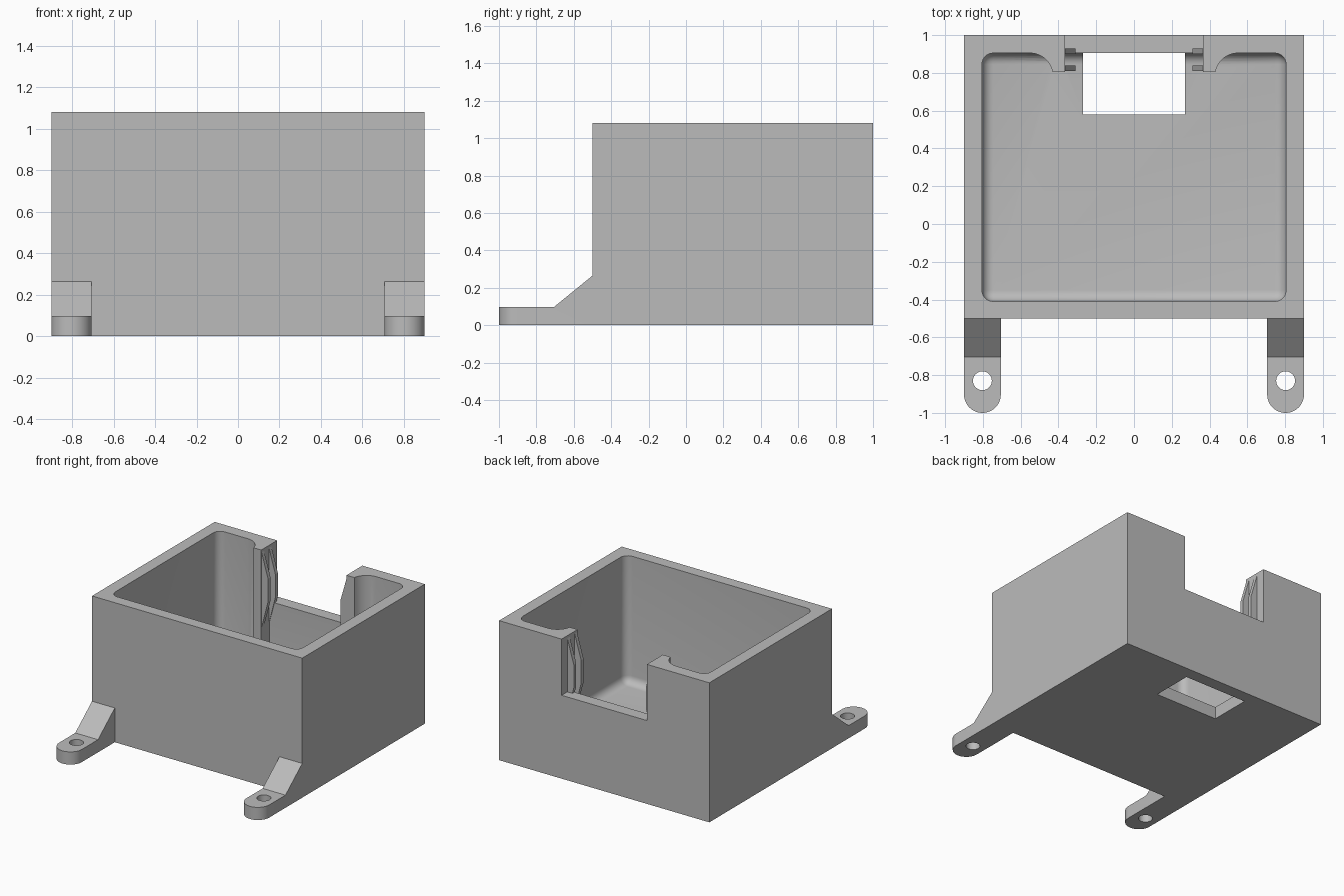
import bpy, bmesh, math
from mathutils import Vector

old = bpy.data.objects.get("Cube")
if old:
    bpy.data.objects.remove(old, do_unlink=True)

GREY = (0.5, 0.5, 0.5, 1)
grey = bpy.data.materials.new("plain grey")
grey.use_nodes = True
grey.diffuse_color = GREY
grey.node_tree.nodes["Principled BSDF"].inputs["Base Color"].default_value = GREY


def add_object(name, bm):
    bmesh.ops.recalc_face_normals(bm, faces=bm.faces)
    mesh = bpy.data.meshes.new(name)
    bm.to_mesh(mesh)
    bm.free()
    mesh.materials.append(grey)
    obj = bpy.data.objects.new(name, mesh)
    bpy.context.collection.objects.link(obj)
    return obj


def prism(name, points, offset):
    """Extrude a closed outline of 3D points along an offset."""
    bm = bmesh.new()
    face = bm.faces.new([bm.verts.new(p) for p in points])
    out = bmesh.ops.extrude_face_region(bm, geom=[face])
    verts = [v for v in out["geom"] if isinstance(v, bmesh.types.BMVert)]
    bmesh.ops.translate(bm, verts=verts, vec=Vector(offset))
    return add_object(name, bm)


def block(name, x0, x1, y0, y1, z0, z1):
    base = [(x0, y0, z0), (x1, y0, z0), (x1, y1, z0), (x0, y1, z0)]
    return prism(name, base, (0, 0, z1 - z0))


def arc(cx, cy, r, start, end, steps):
    angles = [math.radians(start + (end - start) * i / steps) for i in range(steps + 1)]
    return [(cx + r * math.cos(a), cy + r * math.sin(a)) for a in angles]


def combine(target, tool, operation):
    """Apply a boolean and discard the tool."""
    mod = target.modifiers.new("combine", "BOOLEAN")
    mod.operation = operation
    mod.solver = "EXACT"
    mod.object = tool
    bpy.context.view_layer.objects.active = target
    bpy.ops.object.modifier_apply(modifier=mod.name)
    bpy.data.objects.remove(tool, do_unlink=True)


def smooth(obj):
    bpy.ops.object.select_all(action="DESELECT")
    obj.select_set(True)
    bpy.context.view_layer.objects.active = obj
    bpy.ops.object.shade_smooth_by_angle(angle=math.radians(30))


HEIGHT, FLOOR, BACK, SLOT = 1.08, 0.095, 0.905, 0.365

# Cavity with rounded corners and floor edges
cavity = block("cavity_cutter", -0.805, 0.805, -0.41, BACK, FLOOR, 1.4)
bm = bmesh.new()
bm.from_mesh(cavity.data)
edges = [e for e in bm.edges if min(v.co.z for v in e.verts) < 1]
bmesh.ops.bevel(bm, geom=edges, offset=0.06, segments=6, profile=0.5, affect="EDGES")
bm.to_mesh(cavity.data)
bm.free()

# Posts beside the slot are left standing inside the cavity
for side in (-1, 1):
    outline = [(SLOT, 1), (SLOT, 0.805), (0.42, 0.805)]
    outline += arc(0.55, 0.785, 0.12, 170, 90, 8) + [(0.55, 1)]
    post = prism("post_shape", [(side * x, y, -0.2) for x, y in outline], (0, 0, 2))
    combine(cavity, post, "DIFFERENCE")

# Box body with cavity, rear slot and floor opening
body = block("box_body", -0.9, 0.9, -0.5, 1, 0, HEIGHT)
combine(body, cavity, "DIFFERENCE")
combine(body, block("slot_cutter", -SLOT, SLOT, 0.85, 1.2, 0.645, 1.4), "DIFFERENCE")
combine(body, block("opening_cutter", -0.27, 0.27, 0.58, 0.904, -0.2, 0.4), "DIFFERENCE")
smooth(body)

for side, label in ((1, "left"), (-1, "right")):
    # Tapered guide ribs forming a groove at the slot
    for y, place in ((0.81, "front"), (0.9, "back")):
        rib = [(0.38, 1.07), (SLOT, 1.06), (0.31, 0.87), (0.31, 0.69), (SLOT, 0.48), (0.38, 0.47)]
        prism(f"{label}_{place}_guide_rib", [(side * x, y, z) for x, z in rib], (0, 0.03, 0))

    # Mounting foot: sloped side profile trimmed to a rounded plan
    profile = [(-1.1, 0), (-0.5, 0), (-0.5, 0.265), (-0.705, 0.098), (-1.1, 0.098)]
    foot = prism(f"{label}_mounting_foot", [(side * 0.6, y, z) for y, z in profile], (side * 0.4, 0, 0))
    plan = [(0.9, -0.4), (0.705, -0.4)] + arc(0.8025, -0.9025, 0.0975, 180, 360, 24)
    combine(foot, prism("plan_shape", [(side * x, y, -0.2) for x, y in plan], (0, 0, 1)), "INTERSECT")
    hole = arc(0.8025, -0.83, 0.05, 0, 345, 23)
    combine(foot, prism("hole_cutter", [(side * x, y, -0.2) for x, y in hole], (0, 0, 1)), "DIFFERENCE")
    smooth(foot)
